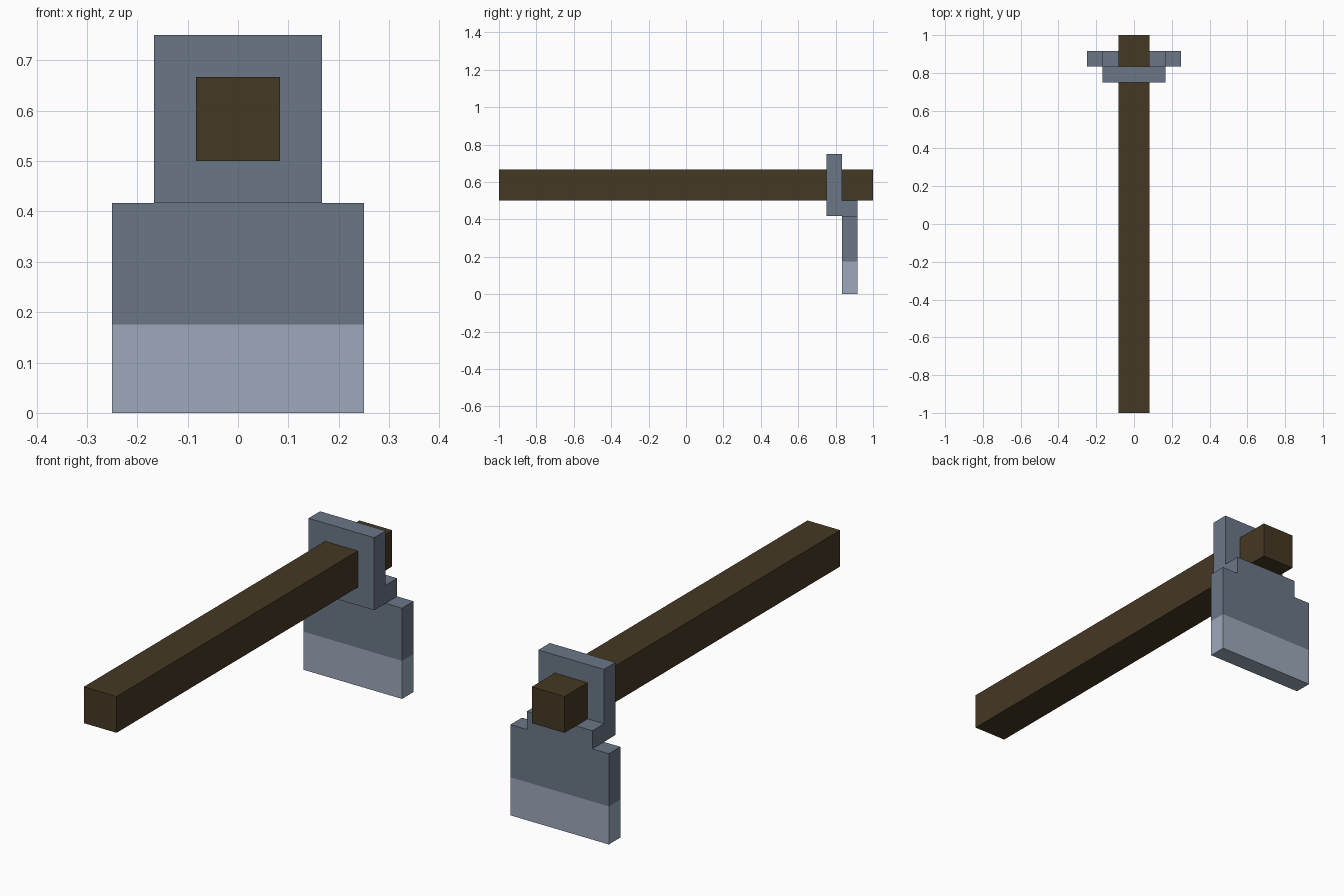
import bpy
import bmesh

U = 1 / 12  # grid unit of the blocky design

if "Cube" in bpy.data.objects:
    bpy.data.objects.remove(bpy.data.objects["Cube"], do_unlink=True)


def make_material(name, rgb):
    mat = bpy.data.materials.new(name)
    mat.use_nodes = True
    mat.diffuse_color = (*rgb, 1)
    mat.node_tree.nodes["Principled BSDF"].inputs["Base Color"].default_value = (*rgb, 1)
    return mat


def make_object(name, bm, mats):
    bmesh.ops.recalc_face_normals(bm, faces=bm.faces)
    mesh = bpy.data.meshes.new(name)
    bm.to_mesh(mesh)
    bm.free()
    for mat in mats:
        mesh.materials.append(mat)
    obj = bpy.data.objects.new(name, mesh)
    bpy.context.collection.objects.link(obj)
    return obj


def slab(half_profile, y0, y1):
    """Extrude a left/right symmetric x-z outline from y0 to y1 (grid units)."""
    outline = half_profile + [(-x, z) for x, z in reversed(half_profile)]
    bm = bmesh.new()
    face = bm.faces.new([bm.verts.new((x * U, y0 * U, z * U)) for x, z in outline])
    side = bmesh.ops.extrude_face_region(bm, geom=[face])
    verts = [g for g in side["geom"] if isinstance(g, bmesh.types.BMVert)]
    bmesh.ops.translate(bm, verts=verts, vec=(0, (y1 - y0) * U, 0))
    return bm


wood = make_material("dark wood", (0.060, 0.040, 0.017))
steel = make_material("dark steel", (0.147, 0.184, 0.242))
edge_steel = make_material("light edge steel", (0.337, 0.397, 0.491))

# Square wooden handle
make_object("handle", slab([(1, 6), (1, 8)], -12, 12), [wood])

# Plate through which the handle passes
make_object("collar_plate", slab([(2, 5), (2, 9)], 9, 10), [steel])

# Stepped blade, split into a dark body and a light cutting edge
EDGE_HEIGHT = 0.175
bm = slab([(3, 0), (3, 5), (2, 5), (2, 6)], 10, 11)
bmesh.ops.bisect_plane(bm, geom=bm.verts[:] + bm.edges[:] + bm.faces[:],
                       plane_co=(0, 0, EDGE_HEIGHT), plane_no=(0, 0, 1))
for f in bm.faces:
    f.material_index = int(f.calc_center_bounds().z < EDGE_HEIGHT)
make_object("blade", bm, [steel, edge_steel])
